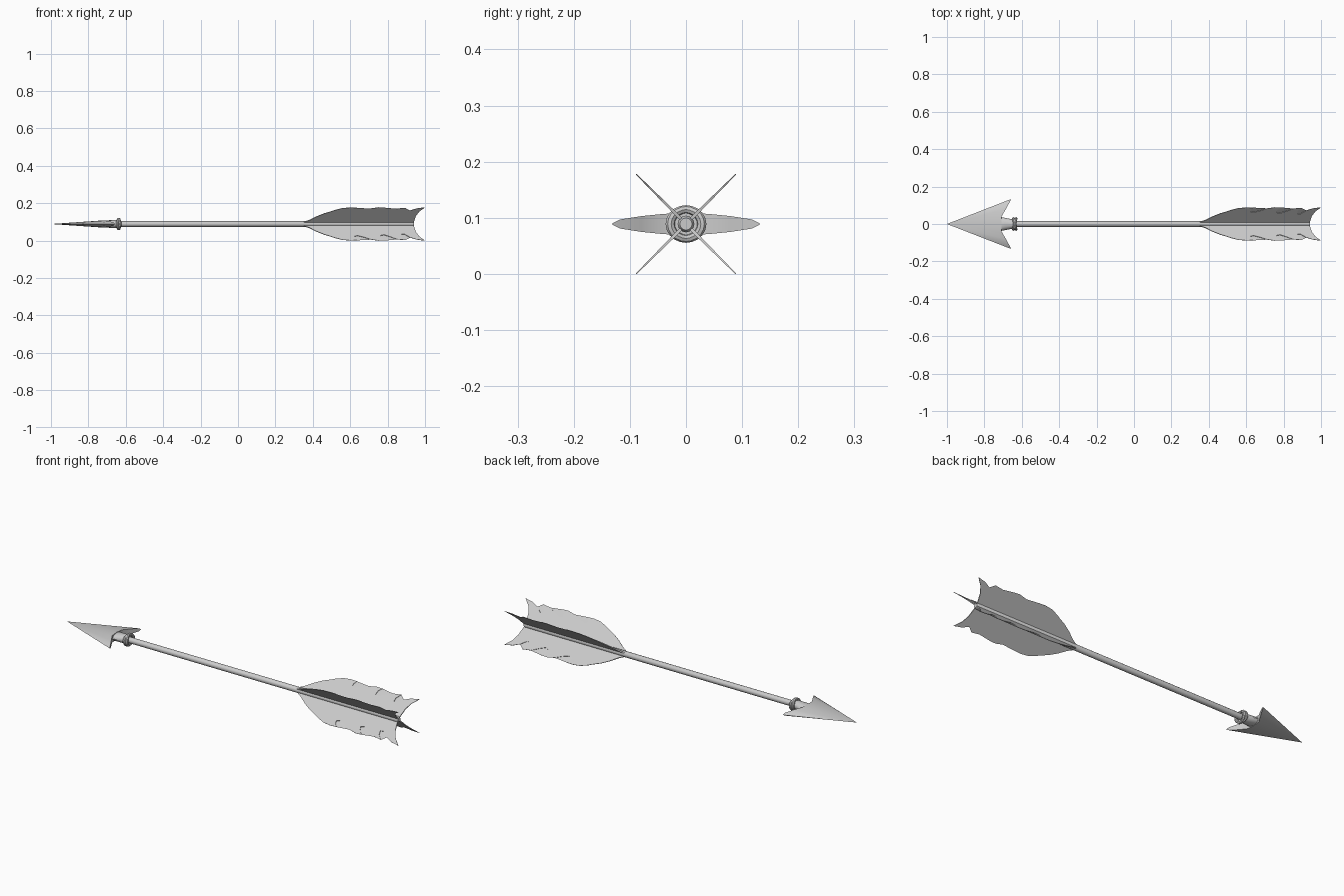
import bpy, bmesh
from math import pi, sin, cos, radians
from mathutils import Matrix, Vector

if "Cube" in bpy.data.objects:
    bpy.data.objects.remove(bpy.data.objects["Cube"])

ZC = 0.089  # height of the arrow axis


def make_object(name, bm, smooth=None):
    bmesh.ops.recalc_face_normals(bm, faces=bm.faces)
    me = bpy.data.meshes.new(name)
    bm.to_mesh(me)
    bm.free()
    ob = bpy.data.objects.new(name, me)
    bpy.context.collection.objects.link(ob)
    if smooth:
        bpy.ops.object.select_all(action='DESELECT')
        ob.select_set(True)
        bpy.context.view_layer.objects.active = ob
        bpy.ops.object.shade_smooth_by_angle(angle=radians(smooth))
    return ob


def loft(name, sections, sides, smooth=40):
    """Elliptical rings (x, y radius, z radius) joined along the axis."""
    bm = bmesh.new()
    rings = [[bm.verts.new((x, ry * cos(2 * pi * i / sides),
                            ZC + rz * sin(2 * pi * i / sides)))
              for i in range(sides)] for x, ry, rz in sections]
    for a, b in zip(rings, rings[1:]):
        for i in range(sides):
            j = (i + 1) % sides
            bm.faces.new((a[i], a[j], b[j], b[i]))
    bm.faces.new(rings[0])
    bm.faces.new(rings[-1])
    return make_object(name, bm, smooth)


# Shaft with a slightly rounded rear end
loft("shaft", [(-0.70, 0.015, 0.015), (0.935, 0.015, 0.015),
               (0.942, 0.011, 0.011)], 12)

# Socket between head and shaft
loft("head_socket", [(-0.74, 0.038, 0.015), (-0.705, 0.036, 0.019),
                     (-0.665, 0.028, 0.022), (-0.635, 0.024, 0.022)], 12)

# Barbed head: thin lens-shaped rear outline drawn to a point
half = [(-0.658, 0.133, 0.0), (-0.664, 0.118, 0.008),
        (-0.685, 0.080, 0.014), (-0.708, 0.040, 0.018)]
upper = half + [(-0.710, 0.0, 0.020)] + [(x, -y, z) for x, y, z in half[::-1]]
bm = bmesh.new()
tip = bm.verts.new((-1.0, 0, ZC))
top = [bm.verts.new((x, y, ZC + z)) for x, y, z in upper]
low = [top[0]] + [bm.verts.new((x, y, ZC - z)) for x, y, z in upper[1:-1]] + [top[-1]]
for i in range(len(top) - 1):
    bm.faces.new((tip, top[i], top[i + 1]))
    bm.faces.new((tip, low[i + 1], low[i]))
    quad = list(dict.fromkeys((top[i], low[i], low[i + 1], top[i + 1])))
    bm.faces.new(quad)
make_object("arrow_head", bm, 30)

# Cord binding: two crossed loops
for k, tilt in enumerate((14, -14)):
    bpy.ops.mesh.primitive_torus_add(
        major_radius=0.026, minor_radius=0.0075, major_segments=20,
        minor_segments=8, location=(-0.638, 0, ZC),
        rotation=(0, pi / 2, radians(tilt)))
    ob = bpy.context.object
    ob.name = f"binding_loop_{k + 1}"
    ob.scale.y = 1.12
    bpy.ops.object.shade_smooth_by_angle()

# Feather outer edge: (x, offset seen from the top), with curved barbs
edge = [(0.35, 0.009), (0.38, 0.020), (0.42, 0.040), (0.46, 0.056),
        (0.50, 0.068), (0.52, 0.075), (0.56, 0.085), (0.60, 0.088), (0.637, 0.087),
        (0.624, 0.077), (0.622, 0.066), (0.64, 0.063), (0.67, 0.070),
        (0.71, 0.083), (0.75, 0.089), (0.785, 0.088),
        (0.767, 0.077), (0.762, 0.062), (0.78, 0.058), (0.81, 0.067),
        (0.85, 0.082), (0.895, 0.086),
        (0.875, 0.070), (0.873, 0.056), (0.89, 0.055), (0.92, 0.072),
        (0.955, 0.083), (1.0, 0.089),
        (0.968, 0.066), (0.950, 0.042), (0.940, 0.009)]


def feather(name, angle):
    bm = bmesh.new()
    rot = Matrix.Translation((0, 0, ZC)) @ Matrix.Rotation(angle, 4, 'X')
    layers = []
    for s in (1, -1):
        layers.append([bm.verts.new(rot @ Vector(
            (x, y * 1.414, s * (0.0032 - 0.026 * y)))) for x, y in edge])
    a, b = layers
    n = len(edge)
    for i in range(n):
        j = (i + 1) % n
        bm.faces.new((a[i], a[j], b[j], b[i]))
    caps = [bm.faces.new(a), bm.faces.new(b[::-1])]
    bmesh.ops.triangulate(bm, faces=caps)
    return make_object(name, bm)


for k in range(4):
    feather(f"feather_{k + 1}", radians(45 + 90 * k))
